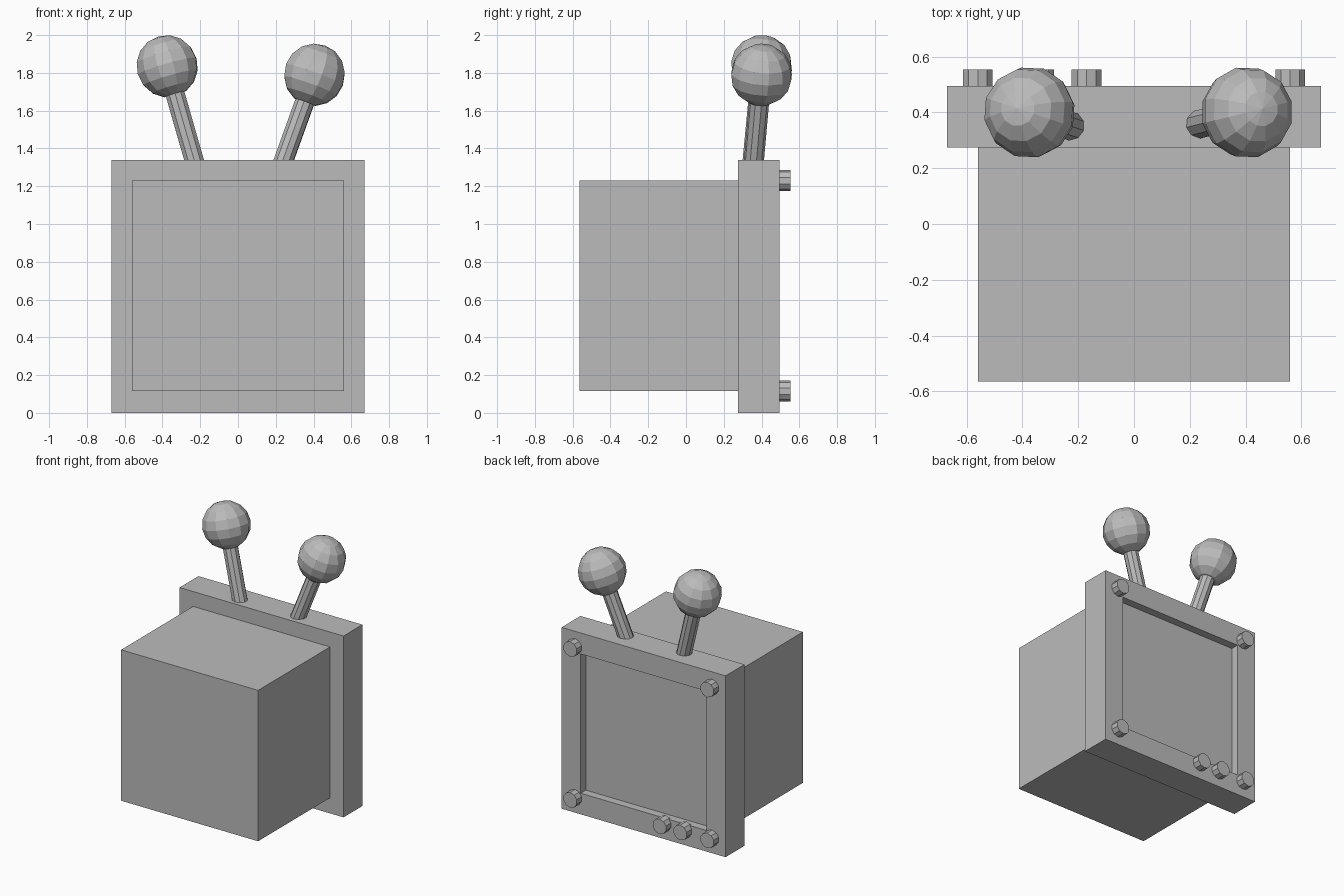
import bpy
import bmesh
from mathutils import Vector, Matrix

cube = bpy.data.objects.get("Cube")
if cube:
    bpy.data.objects.remove(cube, do_unlink=True)

GREY = (0.5, 0.5, 0.5, 1.0)
grey = bpy.data.materials.new("plain_grey")
grey.use_nodes = True
grey.diffuse_color = GREY
grey.node_tree.nodes["Principled BSDF"].inputs["Base Color"].default_value = GREY


def finish(name, bm):
    mesh = bpy.data.meshes.new(name)
    bm.to_mesh(mesh)
    bm.free()
    mesh.materials.append(grey)
    obj = bpy.data.objects.new(name, mesh)
    bpy.context.collection.objects.link(obj)
    return obj


def box_mesh(low, high):
    low, high = Vector(low), Vector(high)
    bm = bmesh.new()
    place = Matrix.Translation((low + high) / 2) @ Matrix.Diagonal((high - low).to_4d())
    bmesh.ops.create_cube(bm, size=1, matrix=place)
    bm.normal_update()
    return bm


def rod(name, start, end, radius, sides):
    start, end = Vector(start), Vector(end)
    axis = end - start
    turn = axis.to_track_quat('Z', 'Y').to_matrix().to_4x4()
    bm = bmesh.new()
    bmesh.ops.create_cone(bm, cap_ends=True, segments=sides, radius1=radius,
                          radius2=radius, depth=axis.length,
                          matrix=Matrix.Translation((start + end) / 2) @ turn)
    return finish(name, bm)


def ball(name, centre, axis, radius):
    turn = Vector(axis).to_track_quat('Z', 'Y').to_matrix().to_4x4()
    bm = bmesh.new()
    bmesh.ops.create_uvsphere(bm, u_segments=12, v_segments=8, radius=radius,
                              matrix=Matrix.Translation(centre) @ turn)
    return finish(name, bm)


# Rear housing
finish("housing", box_mesh((-0.56, -0.565, 0.115), (0.56, 0.275, 1.23)))

# Screen frame with a recessed square screen
bm = box_mesh((-0.67, 0.275, 0), (0.67, 0.495, 1.34))
screen = max(bm.faces, key=lambda f: f.normal.y)
bmesh.ops.inset_individual(bm, faces=[screen], thickness=0.22)
bmesh.ops.inset_individual(bm, faces=[screen], thickness=0, depth=-0.06)
finish("screen_frame", bm)

# Corner studs and two control knobs on the screen side
studs = [(x, z) for x in (-0.56, 0.56) for z in (0.115, 1.23)]
for i, (x, z) in enumerate(studs):
    rod(f"corner_stud_{i + 1}", (x, 0.48, z), (x, 0.553, z), 0.056, 10)
for i, x in enumerate((-0.17, -0.34)):
    rod(f"control_knob_{i + 1}", (x, 0.48, 0.115), (x, 0.553, 0.115), 0.056, 10)

# Antennas with ball tips
for side, foot, tip in (("right", (-0.233, 0.353, 1.34), (-0.375, 0.4, 1.835)),
                        ("left", (0.243, 0.36, 1.34), (0.405, 0.4, 1.79))):
    foot, tip = Vector(foot), Vector(tip)
    axis = tip - foot
    rod(f"{side}_antenna", foot - axis * 0.15, tip, 0.053, 10)
    ball(f"{side}_antenna_ball", tip, axis, 0.165)
